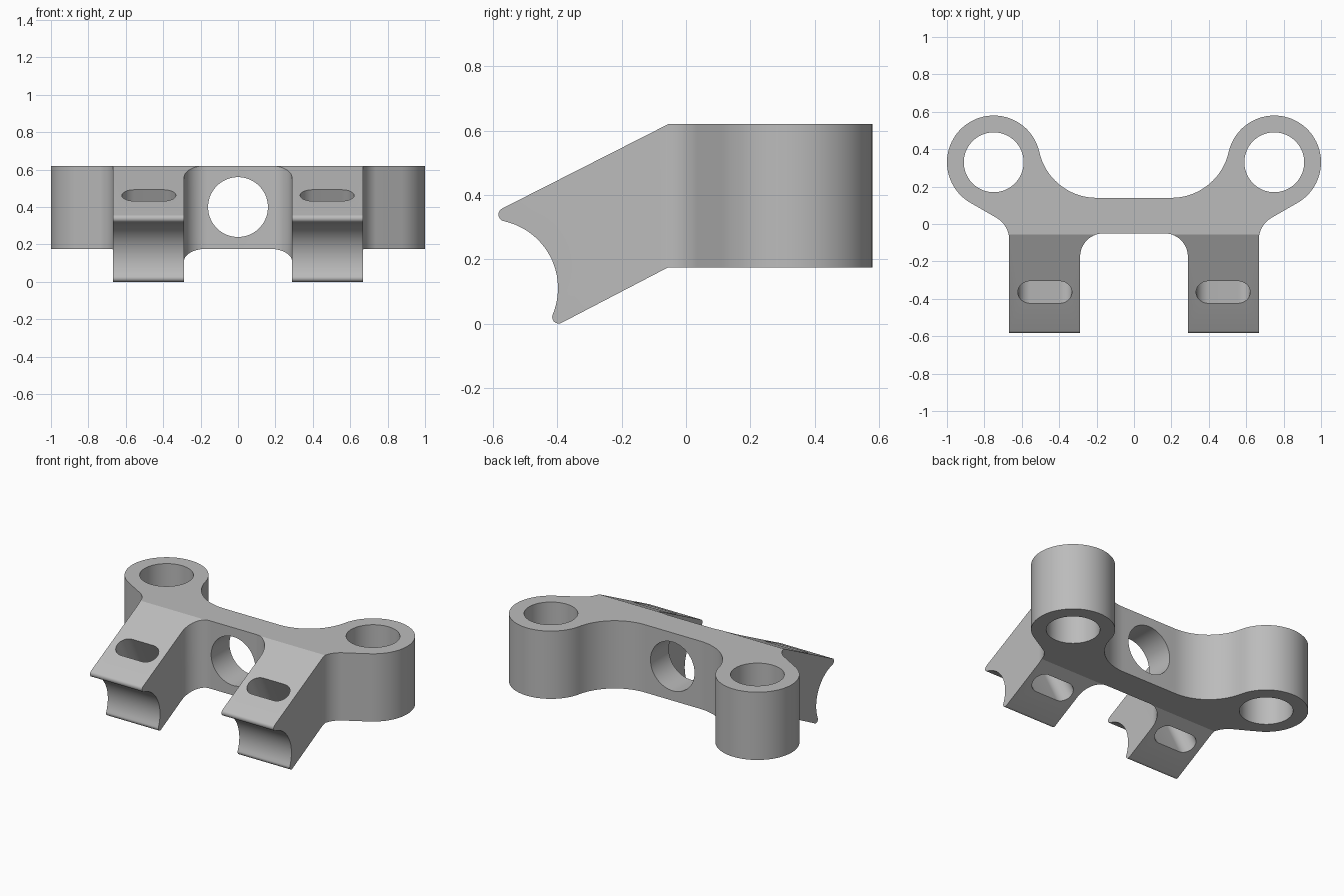
import bpy, bmesh
from math import sin, cos, radians
from mathutils import Matrix

cube = bpy.data.objects.get("Cube")
if cube:
    bpy.data.objects.remove(cube, do_unlink=True)

metal = bpy.data.materials.new("plain_grey")
metal.use_nodes = True
GREY = (0.5, 0.5, 0.5, 1)
metal.diffuse_color = GREY
metal.node_tree.nodes["Principled BSDF"].inputs["Base Color"].default_value = GREY


def arc(cx, cy, r, start, end, steps=24):
    angles = [radians(start + (end - start) * i / steps) for i in range(steps + 1)]
    return [(cx + r * cos(a), cy + r * sin(a)) for a in angles]


def circle(cx, cy, r):
    return arc(cx, cy, r, 0, 360, 72)[:-1]


def prism(name, outline, low, high, matrix=Matrix()):
    """Extrude a closed outline between two depths, then place it."""
    bm = bmesh.new()
    face = bm.faces.new([bm.verts.new((u, v, low)) for u, v in outline])
    out = bmesh.ops.extrude_face_region(bm, geom=[face])
    tops = [g for g in out["geom"] if isinstance(g, bmesh.types.BMVert)]
    bmesh.ops.translate(bm, verts=tops, vec=(0, 0, high - low))
    bm.transform(matrix)
    bmesh.ops.recalc_face_normals(bm, faces=bm.faces)
    mesh = bpy.data.meshes.new(name)
    bm.to_mesh(mesh)
    bm.free()
    mesh.materials.append(metal)
    obj = bpy.data.objects.new(name, mesh)
    bpy.context.collection.objects.link(obj)
    return obj


def combine(target, tool, operation):
    mod = target.modifiers.new(operation.lower(), "BOOLEAN")
    mod.object, mod.operation, mod.solver = tool, operation, "EXACT"
    bpy.context.view_layer.objects.active = target
    bpy.ops.object.modifier_apply(modifier=mod.name)
    bpy.data.objects.remove(tool, do_unlink=True)


# Plan outline: web, ring lug, outer fillet, leg, inner fillet, then mirrored
half = (arc(0.2, 0.4538, 0.3138, -90, -12.7)
        + arc(0.75, 0.33, 0.25, 167.3, -60, 48)[1:]
        + arc(0.807, -0.087, 0.14, 120, 180)
        + [(0.667, -0.7), (0.288, -0.7)]
        + arc(0.163, -0.175, 0.125, 0, 90))
plan = half + [(-x, y) for x, y in reversed(half)]
bracket = prism("clamp_bracket", plan, -0.1, 0.8)

# Side profile: flat body, slanted legs, round saddle between two rounded lips
side = ([(0.7, 0.175), (0.7, 0.62), (-0.055, 0.62)]
        + arc(-0.562, 0.339, 0.021, 117, 258, 12)
        + arc(-0.611, 0.11, 0.213, 78, -22.7)[1:]
        + arc(-0.396, 0.02, 0.02, 157.3, 297, 12)[1:]
        + [(-0.055, 0.175)])
along_x = Matrix(((0, 0, 1, 0), (1, 0, 0, 0), (0, 1, 0, 0), (0, 0, 0, 1)))
combine(bracket, prism("side_shape", side, -1.2, 1.2, along_x), "INTERSECT")

# Round hole through the web
combine(bracket, prism("web_hole", circle(0, 0.4, 0.16), -0.4, 0.3,
                       Matrix.Rotation(radians(90), 4, "X")), "DIFFERENCE")

# Ring bores and slanted strap slots on both sides
slot = arc(0.078, 0, 0.0665, -90, 90) + arc(-0.078, 0, 0.0665, 90, 270)
for s in (1, -1):
    combine(bracket, prism("ring_bore", circle(s * 0.75, 0.33, 0.16), 0, 0.8), "DIFFERENCE")
    place = Matrix.Translation((s * 0.4765, -0.365, 0.463)) @ Matrix.Rotation(radians(26.8), 4, "X")
    combine(bracket, prism("strap_slot", slot, -0.6, 0.2, place), "DIFFERENCE")

# Smooth curved walls, keep the folds crisp
bpy.ops.object.select_all(action="DESELECT")
bracket.select_set(True)
bpy.context.view_layer.objects.active = bracket
bpy.ops.object.shade_smooth_by_angle(angle=radians(20))
